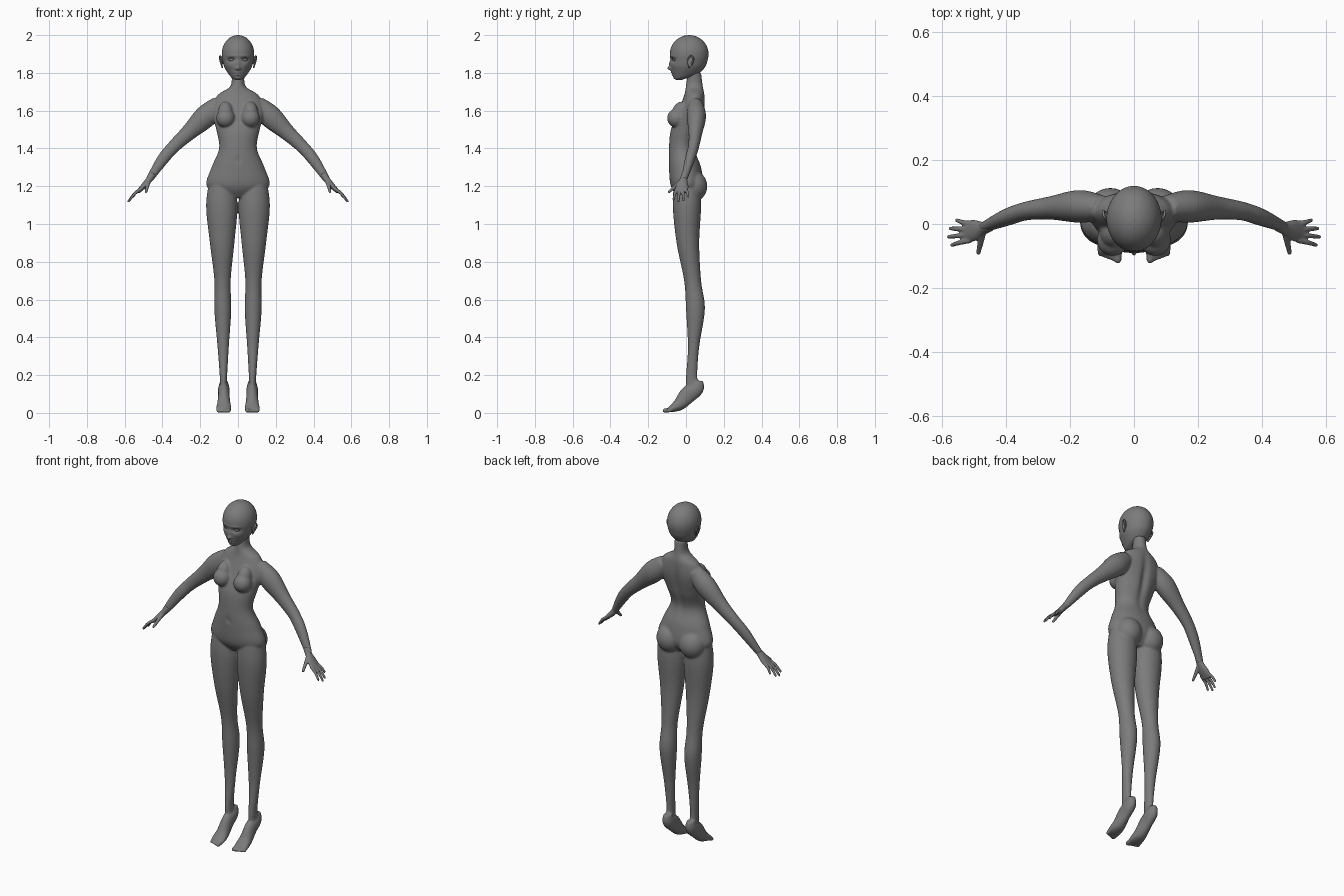
import bpy, bmesh, math
from mathutils import Vector, Matrix

cube = bpy.data.objects.get("Cube")
if cube:
    bpy.data.objects.remove(cube, do_unlink=True)

GREY = (0.2, 0.2, 0.2, 1)
skin = bpy.data.materials.new("neutral_grey")
skin.use_nodes = True
skin.diffuse_color = GREY
skin.node_tree.nodes["Principled BSDF"].inputs["Base Color"].default_value = GREY

X_AXIS, Y_AXIS, Z_AXIS = Matrix.Identity(3)
FRONT, BACK = -1, 1


def spline(keys, steps):
    """Smoothly interpolate a list of equal-length tuples."""
    rows = []
    last = len(keys) - 1
    for i in range(last):
        before, start, end, after = (Vector(keys[max(0, min(last, i + k))]) for k in (-1, 0, 1, 2))
        for s in range(steps):
            t = s / steps
            into, out_of = (end - before) / 2, (after - start) / 2
            curve = 3 * (end - start) - 2 * into - out_of
            twist = 2 * (start - end) + into + out_of
            rows.append(start + t * (into + t * (curve + t * twist)))
    return rows + [Vector(keys[last])]


def station(x=0, y=0, z=0, wide=0, deep=0):
    """One oval section by its middle and half sizes."""
    return (x, y, z, wide, deep)


def level(z, half, front, back, x=0):
    """One level section by its half width and its front and back limits."""
    return station(x, (front + back) / 2, z, half, (back - front) / 2)


def loft(bm, keys, across=X_AXIS, upright=False, side=1, steps=6, count=32):
    """Skin oval sections along a smooth path; side mirrors it."""
    rows = spline(keys, steps)
    middles = [Vector((row[0] * side, row[1], row[2])) for row in rows]
    rings = []
    for i, row in enumerate(rows):
        ahead, behind = middles[min(i + 1, len(rows) - 1)], middles[max(i - 1, 0)]
        along = Z_AXIS if upright else (ahead - behind).normalized()
        u = (across - along * across.dot(along)).normalized()
        v = along.cross(u)
        ring = []
        for k in range(count):
            angle = math.tau * k / count
            offset = u * row[3] * math.cos(angle) + v * row[4] * math.sin(angle)
            ring.append(bm.verts.new(middles[i] + offset))
        rings.append(ring)
    faces = [bm.faces.new(rings[0]), bm.faces.new(rings[-1])]
    for low, high in zip(rings, rings[1:]):
        for k in range(count):
            n = (k + 1) % count
            faces.append(bm.faces.new((low[k], low[n], high[n], high[k])))
    bmesh.ops.recalc_face_normals(bm, faces=faces)
    return [vert for ring in rings for vert in ring]


def ball(bm, centre, radii, segments=32, tilt=0, axis="X"):
    matrix = Matrix.Translation(centre) @ Matrix.Rotation(tilt, 4, axis) @ Matrix.Diagonal((*radii, 1))
    bmesh.ops.create_uvsphere(bm, u_segments=segments, v_segments=segments // 2, radius=1, matrix=matrix)


def tube(bm, points, start, end, side=1, across=Y_AXIS):
    """Thin tapered tube with round ends."""
    keys = []
    for i, (x, y, z) in enumerate(points):
        radius = start + (end - start) * i / (len(points) - 1)
        keys.append(station(x, y, z, radius, radius))
    loft(bm, keys, across, side=side, count=12)
    for x, y, z, radius, _ in (keys[0], keys[-1]):
        ball(bm, (x * side, y, z), (radius, radius, radius), segments=12)


def sculpt(verts, facing, z, wide, tall, out, x=0):
    """Raise or sink a soft spot on the front or back."""
    for vert in verts:
        if vert.co.y * facing > 0:
            across, up = (vert.co.x - x) / wide, (vert.co.z - z) / tall
            vert.co.y += facing * out * math.exp(-across * across - up * up)


def finish(bm, name, voxel=None, smoothing=0):
    mesh = bpy.data.meshes.new(name)
    bm.to_mesh(mesh)
    bm.free()
    mesh.shade_smooth()
    mesh.materials.append(skin)
    part = bpy.data.objects.new(name, mesh)
    bpy.context.collection.objects.link(part)
    if voxel:
        fuse = part.modifiers.new("Fuse", "REMESH")
        fuse.mode, fuse.voxel_size, fuse.use_smooth_shade = "VOXEL", voxel, True
        soften = part.modifiers.new("Soften", "SMOOTH")
        soften.factor, soften.iterations = 0.5, smoothing


# Torso and neck, from the top down
bm = bmesh.new()
torso = loft(bm, [
    level(z=1.8, half=.035, front=.01, back=.08),
    level(z=1.73, half=.04, front=0, back=.09),
    level(z=1.68, half=.11, front=-.01, back=.1),
    level(z=1.6, half=.14, front=-.04, back=.1),
    level(z=1.5, half=.115, front=-.08, back=.08),
    level(z=1.4, half=.1, front=-.09, back=.05),
    level(z=1.3, half=.14, front=-.09, back=.08),
    level(z=1.2, half=.165, front=-.08, back=.09),
    level(z=1.14, half=.07, front=-.04, back=.05),
], upright=True, count=64)
sculpt(torso, BACK, z=1.53, wide=.02, tall=.13, out=-.015)
sculpt(torso, FRONT, z=1.34, wide=.01, tall=.01, out=-.01)


def leg_ring(z, half, front, back):
    return level(z, half, front, back, x=.075 + z / 100)


for side in (1, -1):
    # Bust and seat
    ball(bm, (.066 * side, -.05, 1.56), (.05, .05, .05))
    ball(bm, (.066 * side, -.03, 1.59), (.04, .045, .06), tilt=-.35)
    ball(bm, (.074 * side, .04, 1.2), (.075, .073, .08))

    # Leg
    loft(bm, [
        leg_ring(z=1.25, half=.06, front=-.06, back=.07),
        leg_ring(z=1.1, half=.083, front=-.07, back=.08),
        leg_ring(z=.9, half=.065, front=-.05, back=.07),
        leg_ring(z=.7, half=.043, front=-.01, back=.08),
        leg_ring(z=.55, half=.045, front=0, back=.1),
        leg_ring(z=.35, half=.03, front=.01, back=.07),
        leg_ring(z=.2, half=.02, front=0, back=.06),
        leg_ring(z=.14, half=.02, front=0, back=.07),
    ], upright=True, side=side)

    # Raised foot
    loft(bm, [
        station(x=.075, y=.06, z=.17, wide=.02, deep=.03),
        station(x=.075, y=.055, z=.13, wide=.03, deep=.04),
        station(x=.075, y=.01, z=.095, wide=.03, deep=.045),
        station(x=.075, y=-.03, z=.05, wide=.035, deep=.035),
        station(x=.075, y=-.06, z=.03, wide=.04, deep=.025),
        station(x=.075, y=-.09, z=.016, wide=.04, deep=.013),
    ], side=side)
    for toe in range(5):
        x, tip = .05 + .014 * toe, -.113 + .005 * toe
        radius = .009 if toe else .012
        tube(bm, [(x, -.07, .02), (x, tip, radius)], radius, radius, side, X_AXIS)

    # Arm, slightly flattened front to back
    arm = [((.1, .05, 1.635), .045), ((.17, .055, 1.57), .06), ((.26, .05, 1.485), .043),
           ((.34, .04, 1.41), .034), ((.4, .02, 1.34), .031), ((.47, -.01, 1.235), .019)]
    loft(bm, [station(*middle, wide=.85 * radius, deep=radius) for middle, radius in arm],
         across=Y_AXIS, side=side)
finish(bm, "body", voxel=.0055, smoothing=6)

# Hands
for side, name in ((1, "left_hand"), (-1, "right_hand")):
    bm = bmesh.new()
    loft(bm, [
        station(x=.45, y=-.005, z=1.265, wide=.018, deep=.018),
        station(x=.47, y=-.013, z=1.235, wide=.02, deep=.017),
        station(x=.5, y=-.02, z=1.2, wide=.033, deep=.015),
        station(x=.53, y=-.025, z=1.17, wide=.033, deep=.01),
    ], across=Y_AXIS, side=side)
    for finger, reach in enumerate((.555, .575, .58, .57)):
        root = Vector((.515, -.017 * finger, 1.185))
        tip = Vector((reach, .012 - .026 * finger, 1.7 - reach))
        knuckle = (root + tip) / 2 + Vector((.004, 0, .004))
        tube(bm, [root, knuckle, tip], .0095, .006, side)
    tube(bm, [(.475, -.025, 1.225), (.48, -.055, 1.2), (.487, -.09, 1.17)], .013, .007, side, X_AXIS)
    finish(bm, name, voxel=.003, smoothing=4)

# Head: a domed skull above a tapering face
bm = bmesh.new()
dome = []
for step in range(1, 7):
    angle = math.pi / 2 * step / 6
    reach = .102 * math.sin(angle)
    dome.append(level(1.9 + .1 * math.cos(angle), .086 * math.sin(angle), .017 - reach, .017 + reach))
head = loft(bm, [station(y=.017, z=2, wide=.002, deep=.002)] + dome + [
    level(z=1.87, half=.083, front=-.083, back=.115),
    level(z=1.83, half=.072, front=-.08, back=.1),
    level(z=1.79, half=.047, front=-.07, back=.06),
    level(z=1.77, half=.028, front=-.06, back=0),
    level(z=1.763, half=.012, front=-.05, back=-.02),
], upright=True, steps=10, count=96)

# Nose, lips and chin
sculpt(head, FRONT, z=1.823, wide=.012, tall=.01, out=.018)
sculpt(head, FRONT, z=1.845, wide=.01, tall=.02, out=.008)
sculpt(head, FRONT, z=1.801, wide=.016, tall=.005, out=.006)
sculpt(head, FRONT, z=1.79, wide=.013, tall=.005, out=.006)
sculpt(head, FRONT, z=1.795, wide=.018, tall=.002, out=-.006)
sculpt(head, FRONT, z=1.772, wide=.014, tall=.008, out=.004)

for side in (1, -1):
    # Eye socket, brow and cheek
    sculpt(head, FRONT, x=.034 * side, z=1.87, wide=.02, tall=.011, out=-.011)
    sculpt(head, FRONT, x=.034 * side, z=1.89, wide=.026, tall=.007, out=.003)
    sculpt(head, FRONT, x=.045 * side, z=1.84, wide=.018, tall=.014, out=.003)
    # Eye and upper lid
    ball(bm, (.034 * side, -.057, 1.87), (.017, .014, .01), tilt=.3 * side, axis="Z")
    tube(bm, [(.017, -.07, 1.87), (.034, -.073, 1.88), (.053, -.06, 1.873)], .002, .002, side, Z_AXIS)
    # Ear with its rim
    ball(bm, (.086 * side, .024, 1.86), (.006, .015, .028), tilt=-.2)
    tube(bm, [(.084, .01, 1.87), (.094, .025, 1.89), (.095, .04, 1.87), (.083, .017, 1.83)],
         .004, .0045, side, X_AXIS)
finish(bm, "head")
